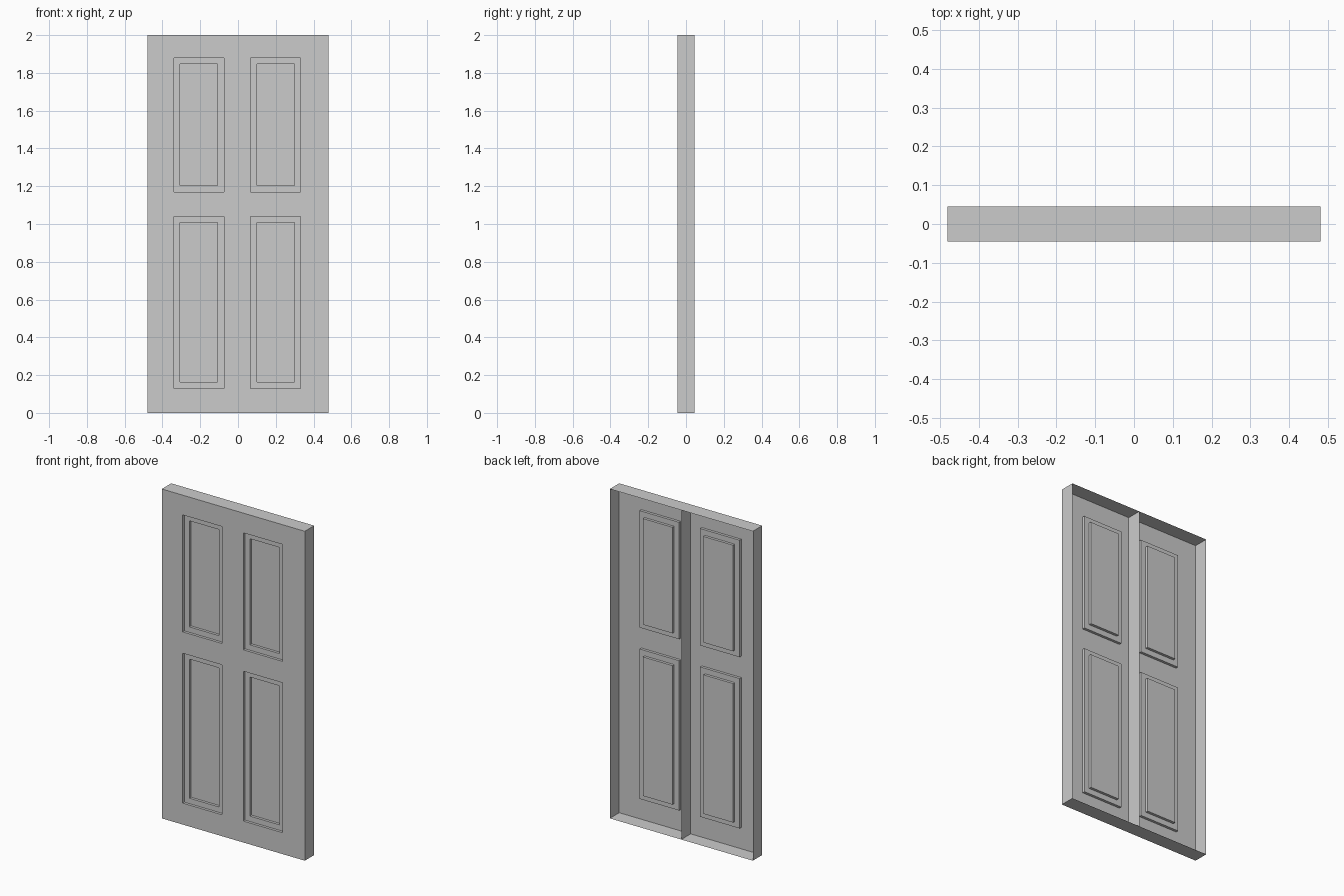
import bpy, bmesh

if "Cube" in bpy.data.objects:
    bpy.data.objects.remove(bpy.data.objects["Cube"])

HALF_W, HALF_D, HEIGHT = 0.48, 0.045, 2.0
RAILS = [0, 0.13, 1.04, 1.17, 1.88, HEIGHT]   # heights of rails and panels
BEAD, STEP = 0.033, 0.016                     # panel ledge width, depth of each step


def sink(bm, faces, border):
    # inset each face by border, then drop it straight back into the door
    if border:
        bmesh.ops.inset_individual(bm, faces=faces, thickness=border, use_even_offset=True)
    bmesh.ops.inset_individual(bm, faces=faces, thickness=0)
    for v in {v for f in faces for v in f.verts}:
        v.co.y += STEP


def door_leaf(name, xs):
    bm = bmesh.new()
    # front sheet divided into stiles, rails and panels
    grid = [[bm.verts.new((x, -HALF_D, z)) for z in RAILS] for x in xs]
    panels = []
    for i in range(len(xs) - 1):
        for j in range(len(RAILS) - 1):
            f = bm.faces.new((grid[i][j], grid[i + 1][j], grid[i + 1][j + 1], grid[i][j + 1]))
            if i == 1 and j in (1, 3):
                panels.append(f)
    # edge walls run back, leaving the rear open
    rim = [e for e in bm.edges if e.is_boundary]
    out = bmesh.ops.extrude_edge_only(bm, edges=rim)
    for v in out["geom"]:
        if isinstance(v, bmesh.types.BMVert):
            v.co.y = HALF_D
    # two-step recessed panels
    sink(bm, panels, 0)
    sink(bm, panels, BEAD)
    bmesh.ops.recalc_face_normals(bm, faces=bm.faces)
    mesh = bpy.data.meshes.new(name)
    bm.to_mesh(mesh)
    bm.free()
    obj = bpy.data.objects.new(name, mesh)
    bpy.context.collection.objects.link(obj)


door_leaf("left_door_leaf", [-HALF_W, -0.34, -0.075, 0])
door_leaf("right_door_leaf", [0, 0.067, 0.332, HALF_W])
